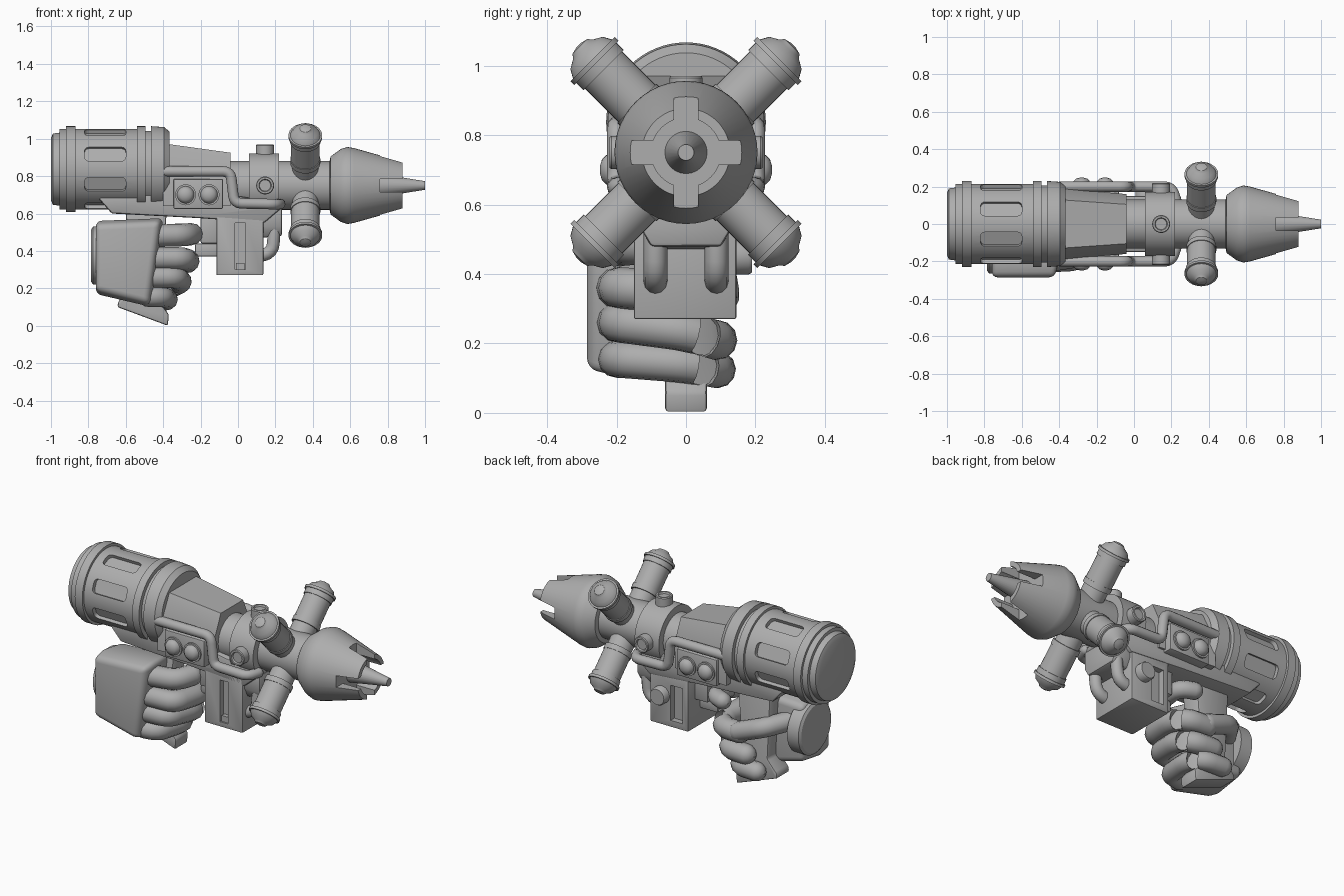
import bpy, bmesh, math
from mathutils import Vector

cube = bpy.data.objects.get("Cube")
if cube:
    bpy.data.objects.remove(cube, do_unlink=True)

grey = bpy.data.materials.new("plain grey")
grey.use_nodes = True
grey.diffuse_color = (0.42, 0.42, 0.42, 1)
grey.node_tree.nodes["Principled BSDF"].inputs["Base Color"].default_value = (0.42, 0.42, 0.42, 1)


def activate(ob):
    bpy.ops.object.select_all(action='DESELECT')
    ob.select_set(True)
    bpy.context.view_layer.objects.active = ob


def finish(name, bm, bevel=0, segments=2):
    bmesh.ops.recalc_face_normals(bm, faces=bm.faces)
    me = bpy.data.meshes.new(name)
    bm.to_mesh(me)
    bm.free()
    ob = bpy.data.objects.new(name, me)
    bpy.context.collection.objects.link(ob)
    me.materials.append(grey)
    activate(ob)
    if bevel:
        mod = ob.modifiers.new("bevel", 'BEVEL')
        mod.width, mod.segments = bevel, segments
        bpy.ops.object.modifier_apply(modifier=mod.name)
    bpy.ops.object.shade_smooth_by_angle(angle=math.radians(32))
    return ob


def loft(name, rings, **kw):
    """Skin a list of equal point rings and cap both ends."""
    bm = bmesh.new()
    loops = [[bm.verts.new(p) for p in ring] for ring in rings]
    for a, b in zip(loops, loops[1:]):
        for i in range(len(a)):
            j = (i + 1) % len(a)
            bm.faces.new((a[i], a[j], b[j], b[i]))
    bm.faces.new(loops[0])
    bm.faces.new(loops[-1])
    return finish(name, bm, **kw)


def lathe(name, profile, origin, axis=(1, 0, 0), sides=48):
    """Turn (distance, radius) pairs round an axis."""
    q = Vector(axis).to_track_quat('Z', 'Y')
    o = Vector(origin)
    return loft(name, [[o + q @ Vector((r * math.cos(k * math.tau / sides),
                                        r * math.sin(k * math.tau / sides), d))
                        for k in range(sides)] for d, r in profile])


def prism(name, outline, y0, y1, **kw):
    return loft(name, [[(x, y, z) for x, z in outline] for y in (y0, y1)], **kw)


def box(name, x0, x1, y0, y1, z0, z1, **kw):
    return prism(name, [(x0, z0), (x1, z0), (x1, z1), (x0, z1)], y0, y1, **kw)


def tube(name, points, radius, round_corner=0.03):
    """Rounded pipe through points, with domed ends."""
    pts = [Vector(p) for p in points]
    path = [pts[0]]
    for a, b, c in zip(pts, pts[1:], pts[2:]):
        s = b + (a - b).normalized() * round_corner
        e = b + (c - b).normalized() * round_corner
        path += [s.lerp(b, t).lerp(b.lerp(e, t), t) for t in (0, .25, .5, .75, 1)]
    path.append(pts[-1])
    cu = bpy.data.curves.new(name, 'CURVE')
    cu.dimensions = '3D'
    cu.bevel_depth, cu.bevel_resolution = radius, 4
    sp = cu.splines.new('POLY')
    start, end = (path[0] - path[1]).normalized(), (path[-1] - path[-2]).normalized()
    caps = [(1, .05), (.9, .45), (.7, .72), (.35, .95)]
    full = [path[0] + start * radius * d for d, _ in caps] + path
    full += [path[-1] + end * radius * d for d, _ in reversed(caps)]
    scale = [r for _, r in caps] + [1] * len(path) + [r for _, r in reversed(caps)]
    sp.points.add(len(full) - 1)
    for p, co, r in zip(sp.points, full, scale):
        p.co, p.radius = (*co, 1), r
    ob = bpy.data.objects.new(name, cu)
    bpy.context.collection.objects.link(ob)
    cu.materials.append(grey)
    activate(ob)
    bpy.ops.object.convert(target='MESH')
    bpy.ops.object.shade_smooth_by_angle(angle=math.radians(50))


def cut(target, cutter):
    activate(target)
    mod = target.modifiers.new("cut", 'BOOLEAN')
    mod.operation, mod.solver, mod.object = 'DIFFERENCE', 'EXACT', cutter
    bpy.ops.object.modifier_apply(modifier=mod.name)
    bpy.data.objects.remove(cutter, do_unlink=True)
    bpy.ops.object.shade_smooth_by_angle(angle=math.radians(32))


AXIS, DRUM = 0.75, 0.837

# Rear drum with flanges and recessed windows
drum = lathe("drum", [(-1, .165), (-.99, .19), (-.955, .195), (-.955, .215), (-.92, .215),
                      (-.92, .23), (-.87, .23), (-.87, .215), (-.54, .215), (-.54, .23),
                      (-.495, .23), (-.495, .205), (-.465, .205), (-.465, .23), (-.395, .225),
                      (-.365, .2), (-.365, .15)], (0, 0, DRUM), sides=64)
for k in range(8):
    cutter = box("window_cutter", -.82, -.6, -.04, .04, .19, .26)
    edges = [e for e in cutter.data.edges
             if abs(cutter.data.vertices[e.vertices[0]].co.z - cutter.data.vertices[e.vertices[1]].co.z) > .01]
    bm = bmesh.new()
    bm.from_mesh(cutter.data)
    bm.edges.ensure_lookup_table()
    bmesh.ops.bevel(bm, geom=[bm.edges[e.index] for e in edges], offset=.022, segments=4,
                    profile=.5, affect='EDGES')
    bm.to_mesh(cutter.data)
    bm.free()
    cutter.rotation_euler.x = math.radians(22.5 + 45 * k)
    cutter.location.z = DRUM
    bpy.context.view_layer.update()
    cut(drum, cutter)

# Tapered receiver and lower frame
def housing_ring(x, side, top_half, top):
    return [(x, -side, .64), (x, side, .64), (x, side, top - .12),
            (x, top_half, top), (x, -top_half, top), (x, -side, top - .12)]

loft("receiver", [housing_ring(-.4, .19, .13, .975), housing_ring(-.04, .16, .105, .925)])
prism("lower_frame", [(-.755, .69), (-.675, .6), (-.2, .575), (.14, .55), (.235, .63),
                      (.235, .655), (-.04, .7), (-.3, .74)], -.15, .15, bevel=.012)
loft("front_block", [[(.12, -.1, z0), (.12, .1, z0), (.235, .1, z0 + .01), (.235, -.1, z0 + .01)]
                     if z0 < .5 else
                     [(.1, -.13, z0), (.1, .13, z0), (.235, .13, z0), (.235, -.13, z0)]
                     for z0 in (.47, .53, .63)], bevel=.01)

# Barrel, collar and knobs
lathe("barrel", [(-.1, .13), (.06, .13), (.06, .172), (.22, .172), (.22, .13), (.5, .13)], (0, 0, AXIS))
for name, d in (("top_knob", (0, 0, 1)), ("front_knob", (0, -1, 0)), ("back_knob", (0, 1, 0))):
    lathe(name, [(.15, .048), (.215, .048), (.22, .044), (.22, .034), (.21, .03)],
          (.145, 0, AXIS), d, 24)

# Hollow nose with four slots, and the centre spike
nose = lathe("nose", [(.49, .13), (.495, .155), (.55, .195), (.585, .206), (.62, .2),
                      (.88, .127), (.88, .1), (.76, .1)], (0, 0, AXIS))
cut(nose, box("slot_cutter", .76, .95, -.035, .035, .5, 1))
cut(nose, box("slot_cutter", .76, .95, -.3, .3, AXIS - .035, AXIS + .035))
lathe("spike", [(.74, .063), (.77, .06), (1, .023)], (0, 0, AXIS), sides=24)

# Four diagonal pods
for sy in (-1, 1):
    for sz in (-1, 1):
        lathe("pod", [(.08, .07), (.17, .07), (.17, .08), (.2, .08), (.2, .076), (.335, .076),
                      (.335, .082), (.365, .082), (.365, .09), (.38, .09), (.38, .08),
                      (.405, .066), (.42, .04), (.432, .03), (.437, .01)],
              (.36, 0, AXIS), (0, sy, sz), 32)

# Side boxes, bulbs, pipes and hoses on both sides
for s in (-1, 1):
    box("side_box", -.345, -.08, *sorted((s * .1, s * .205)), .625, .785, bevel=.008)
    for x in (-.28, -.155):
        lathe("bulb", [(.19, .056), (.215, .056), (.215, .046), (.23, .042), (.242, .03), (.248, .01)],
              (x, 0, .70), (0, s, 0), 24)
    y = s * .2
    tube("side_pipe", [(-.39, y, .825), (-.04, y, .825), (-.02, y, .655), (.2, y, .65),
                       (.225, s * .13, .65)], .028, .04)
    tube("hose", [(.12, s * .088, .375), (.185, s * .088, .39), (.195, s * .088, .52)], .034, .05)

# Magazine box with side recesses and a round knob
magazine = box("magazine", -.115, .135, -.15, .145, .27, .6, bevel=.006)
cut(magazine, box("recess_cutter", -.015, .04, -.2, -.115, .3, .55))
cut(magazine, box("recess_cutter", -.08, .0, .11, .2, .31, .52))
box("recess_latch", -.01, .035, -.14, -.1, .3, .335)
lathe("magazine_knob", [(.12, .052), (.18, .052), (.19, .046)], (.06, 0, .45), (0, 1, 0), 24)

# Trigger bracket
box("trigger_bar", -.23, -.1, -.03, .03, .37, .44, bevel=.01)
box("trigger_block", -.2, -.1, -.08, .08, .44, .6, bevel=.01)

# Grip with flared foot
prism("grip", [(-.6, .62), (-.38, .62), (-.42, .13), (-.37, .06), (-.375, 0),
               (-.645, .1), (-.64, .13), (-.58, .2)], -.06, .06, bevel=.01)

# Gloved hand: back of hand, wrist, fingers and thumb
loft("hand_back", [[(-.76, y, .56 - d), (-.4 - d, y, .575 - d), (-.46 - d, y, .1 + d), (-.76, y, .17 + d)]
                   for y, d in ((-.285, .02), (-.2, 0), (-.02, .03))], bevel=.03, segments=4)
lathe("wrist", [(-.785, .14), (-.775, .155), (-.7, .155)], (0, -.11, .375))
for name, z, reach, r, drop in (("middle_finger", .36, -.26, .06, .03),
                                ("ring_finger", .26, -.3, .058, .05),
                                ("little_finger", .155, -.37, .054, .03)):
    tube(name, [(-.48, -.2, z), (reach - .03, -.19, z), (reach, 0, z - drop / 2),
                (reach - .04, .085, z - drop), (reach - .16, .09, z - drop)], r, .05)
tube("index_finger", [(-.48, -.2, .48), (-.29, -.17, .485), (-.25, -.08, .49)], .06, .05)
tube("index_fingertip", [(-.25, -.08, .49), (-.24, .08, .5), (-.32, .11, .5)], .048, .05)
tube("thumb", [(-.68, -.06, .42), (-.58, .09, .4), (-.42, .1, .34)], .055, .05)
